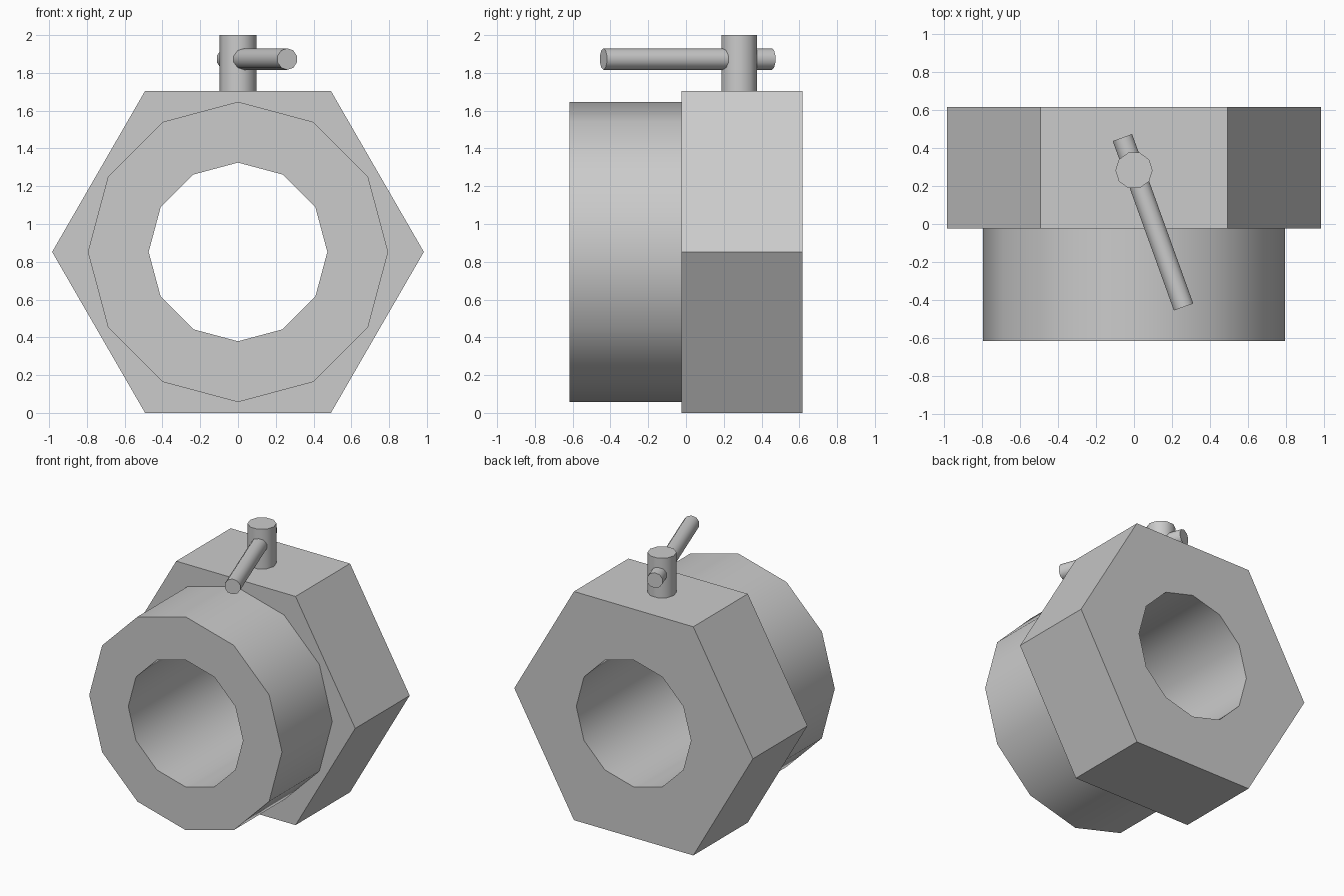
import bpy, bmesh
from math import cos, sin, radians, pi
from mathutils import Matrix, Vector

cube = bpy.data.objects.get("Cube")
if cube:
    bpy.data.objects.remove(cube, do_unlink=True)

steel = bpy.data.materials.new("plain grey")
steel.use_nodes = True
grey = (0.6, 0.6, 0.6, 1)
steel.diffuse_color = grey
steel.node_tree.nodes["Principled BSDF"].inputs["Base Color"].default_value = grey

SIDES = 12
HEX_R = 0.984
APOTHEM = HEX_R * cos(pi / 6)
CENTRE_Z = APOTHEM


def finish(name, bm):
    bmesh.ops.recalc_face_normals(bm, faces=bm.faces)
    mesh = bpy.data.meshes.new(name)
    bm.to_mesh(mesh)
    bm.free()
    mesh.materials.append(steel)
    obj = bpy.data.objects.new(name, mesh)
    bpy.context.collection.objects.link(obj)
    bpy.ops.object.select_all(action="DESELECT")
    obj.select_set(True)
    bpy.context.view_layer.objects.active = obj
    bpy.ops.object.shade_smooth_by_angle(angle=radians(45))
    return obj


def ring(bm, y, r_even, r_odd):
    """Ring of points about the y axis; corners and side middles alternate."""
    verts = []
    for k in range(SIDES):
        a = 2 * pi * k / SIDES
        r = r_odd if k % 2 else r_even
        verts.append(bm.verts.new((r * cos(a), y, CENTRE_Z + r * sin(a))))
    return verts


def rod(name, radius, start, end, sides=10, turn=0):
    start, end = Vector(start), Vector(end)
    axis = end - start
    place = (Matrix.Translation((start + end) / 2)
             @ axis.to_track_quat("Z", "Y").to_matrix().to_4x4()
             @ Matrix.Rotation(turn, 4, "Z"))
    bm = bmesh.new()
    bmesh.ops.create_cone(bm, cap_ends=True, segments=sides, radius1=radius,
                          radius2=radius, depth=axis.length, matrix=place)
    return finish(name, bm)


# Hexagonal nut with round collar and through bore, one closed section
FRONT, STEP, BACK = -0.617, -0.025, 0.617
BORE, COLLAR = 0.473, 0.795
section = [(FRONT, BORE, BORE), (FRONT, COLLAR, COLLAR), (STEP, COLLAR, COLLAR),
           (STEP, HEX_R, APOTHEM), (BACK, HEX_R, APOTHEM), (BACK, BORE, BORE)]
bm = bmesh.new()
rings = [ring(bm, *s) for s in section]
for a, b in zip(rings, rings[1:] + rings[:1]):
    for k in range(SIDES):
        n = (k + 1) % SIDES
        bm.faces.new((a[k], a[n], b[n], b[k]))
# Merge the halves of each flat side
bmesh.ops.dissolve_limit(bm, angle_limit=radians(1), verts=bm.verts,
                         edges=[e for e in bm.edges
                                if all(abs(v.co.y - STEP) < 0.001 or v.co.y > 0 for v in e.verts)
                                and e.calc_face_angle(1) < 0.01
                                and abs(e.verts[0].co.y - e.verts[1].co.y) > 0.1])
finish("collared_nut", bm)

# Upright screw post on the top flat
rod("screw_post", 0.098, (0, 0.282, 2 * APOTHEM - 0.01), (0, 0.282, 2.0), turn=pi / 2)

# Crossbar handle through the post
rod("crossbar_handle", 0.057, (-0.061, 0.455, 1.873), (0.261, -0.437, 1.873))
